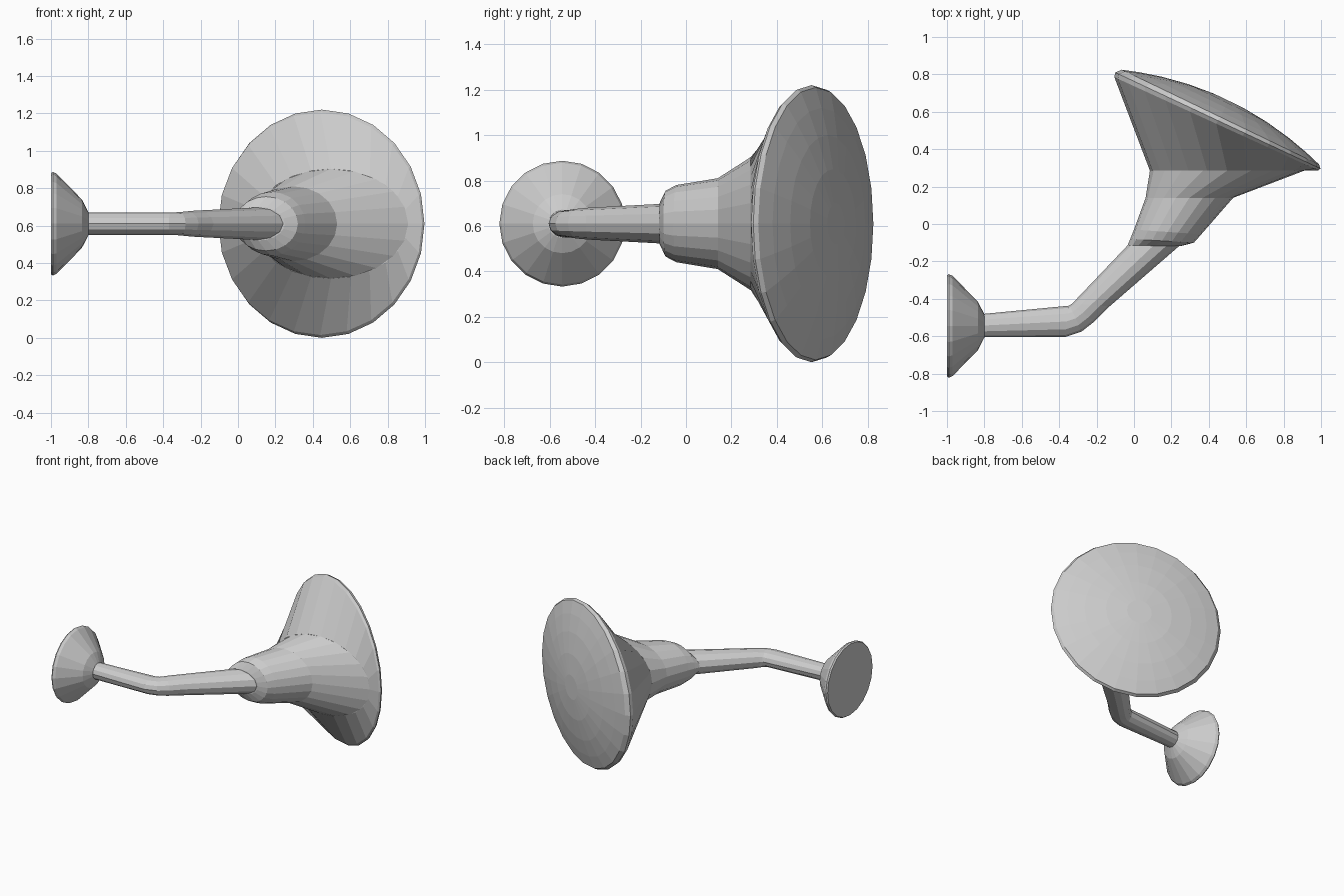
import bpy, bmesh, math
from mathutils import Vector

cube = bpy.data.objects.get("Cube")
if cube:
    bpy.data.objects.remove(cube, do_unlink=True)

AXIS_Z = 0.61

grey = bpy.data.materials.new("light grey")
grey.use_nodes = True
COLOUR = (0.6, 0.6, 0.6, 1)
grey.diffuse_color = COLOUR
grey.node_tree.nodes["Principled BSDF"].inputs["Base Color"].default_value = COLOUR


def loft(name, sections, sides):
    """Skin elliptical sections, each (left xy, right xy, half height)."""
    bm = bmesh.new()
    rings = []
    for a, b, h in sections:
        a, b = Vector(a), Vector(b)
        mid, half = (a + b) / 2, (b - a) / 2
        ring = []
        for i in range(sides):
            t = math.tau * i / sides
            p = mid + half * math.cos(t)
            ring.append(bm.verts.new((p.x, p.y, AXIS_Z + h * math.sin(t))))
        rings.append(ring)
    for r, s in zip(rings, rings[1:]):
        for i in range(sides):
            j = (i + 1) % sides
            bm.faces.new((r[i], r[j], s[j], s[i]))
    bm.faces.new(rings[0])
    bm.faces.new(rings[-1])
    bmesh.ops.recalc_face_normals(bm, faces=bm.faces)
    mesh = bpy.data.meshes.new(name)
    bm.to_mesh(mesh)
    bm.free()
    mesh.materials.append(grey)
    obj = bpy.data.objects.new(name, mesh)
    bpy.context.collection.objects.link(obj)
    return obj


# Flared wall plate, round about the x axis
plate = [(-1.0, 0.27), (-0.99, 0.277), (-0.97, 0.268), (-0.835, 0.13), (-0.8, 0.062)]
loft("wall_plate", [((x, -0.545 + r), (x, -0.545 - r), r) for x, r in plate], 20)

# Bent arm, widening towards the neck
loft("arm", [
    ((-0.82, -0.482), (-0.82, -0.605), 0.06),
    ((-0.35, -0.437), (-0.37, -0.605), 0.06),
    ((-0.345, -0.435), (-0.28, -0.575), 0.062),
    ((-0.34, -0.432), (-0.21, -0.52), 0.066),
    ((-0.33, -0.425), (-0.13, -0.44), 0.07),
    ((-0.035, -0.115), (0.245, -0.115), 0.087),
], 12)

# Swelling neck
loft("neck", [
    ((-0.035, -0.115), (0.25, -0.118), 0.09),
    ((-0.02, -0.08), (0.32, -0.1), 0.145),
    ((0.0, -0.03), (0.36, -0.055), 0.17),
    ((0.062, 0.14), (0.53, 0.14), 0.2),
    ((0.085, 0.285), (0.91, 0.285), 0.293),
], 20)

# Wide cone with a rounded rim and a domed face
cone = [
    ((0.085, 0.285), (0.91, 0.285), 0.293),
    ((-0.105, 0.785), (0.985, 0.287), 0.595),
    ((-0.1, 0.81), (0.997, 0.296), 0.61),
    ((-0.065, 0.825), (0.99, 0.318), 0.6),
]
rim_a, rim_b, rim_h = Vector(cone[-1][0]), Vector(cone[-1][1]), cone[-1][2]
centre, half = (rim_a + rim_b) / 2, (rim_b - rim_a) / 2
outward = Vector((-half.y, half.x)).normalized()
for s in (0.85, 0.65, 0.4, 0.15):
    c = centre + outward * 0.1 * (1 - s * s)
    cone.append((c - half * s, c + half * s, rim_h * s))
loft("cone", cone, 24)
